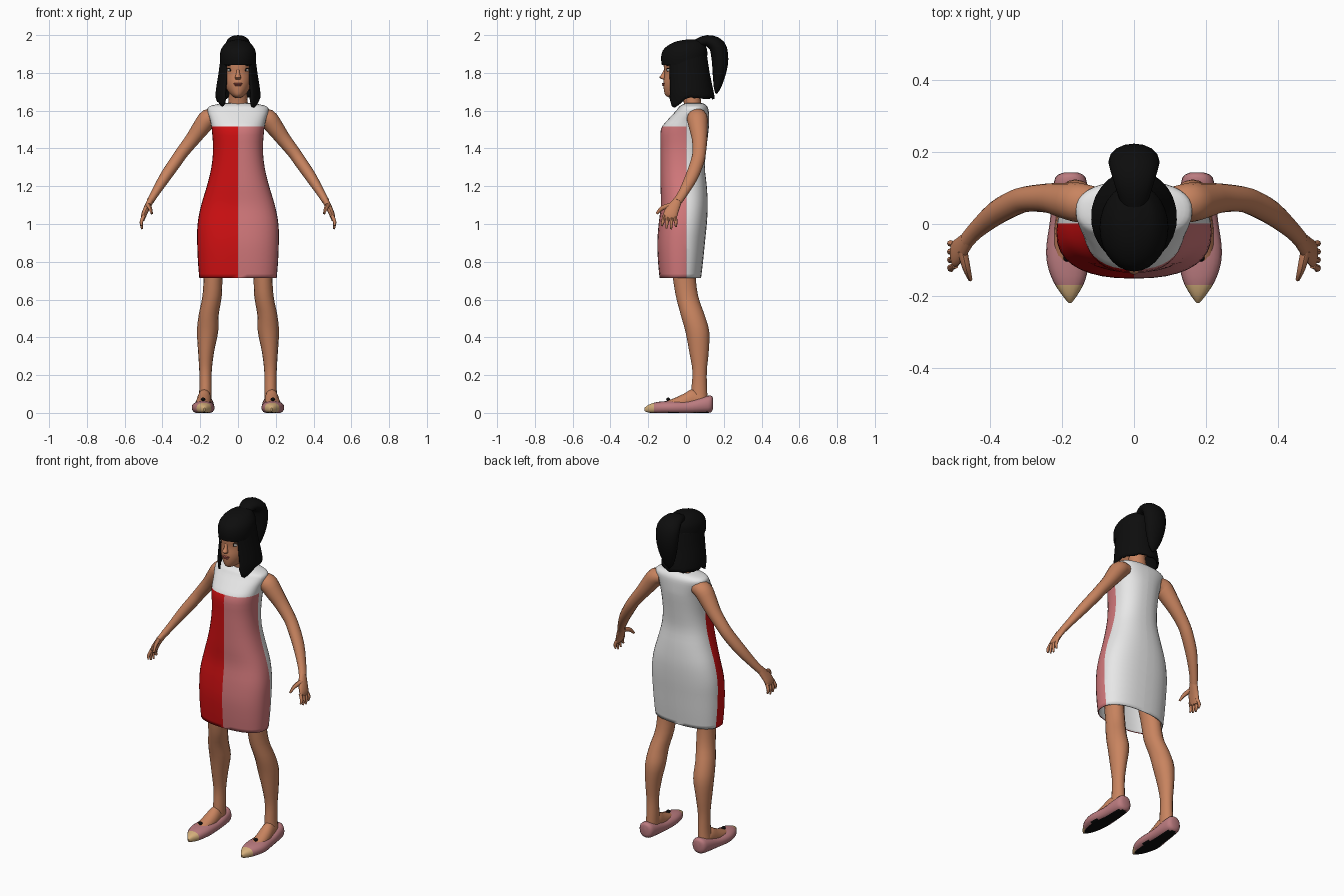
import bpy, bmesh, math, random
from mathutils import Vector

random.seed(4)
default = bpy.data.objects.get("Cube")
if default:
    bpy.data.objects.remove(default)
built = []


def material(name, r, g, b):
    m = bpy.data.materials.new(name)
    m.use_nodes = True
    m.diffuse_color = (r, g, b, 1)
    bsdf = next(n for n in m.node_tree.nodes if n.type == 'BSDF_PRINCIPLED')
    bsdf.inputs["Base Color"].default_value = (r, g, b, 1)
    return m


SKIN = material("skin", 0.58, 0.23, 0.115)
BLACK = material("hair_black", 0.004, 0.004, 0.004)
RED = material("dress_red", 0.62, 0.005, 0.006)
PINK = material("dress_pink", 0.65, 0.19, 0.2)
WHITE = material("dress_white", 0.82, 0.82, 0.82)
SHOE = material("shoe_pink", 0.5, 0.2, 0.215)
TOE = material("toe_cream", 0.66, 0.43, 0.2)
EYE = material("eye_white", 0.6, 0.58, 0.55)
LIP = material("lip", 0.42, 0.1, 0.075)
X, Y, Z = Vector((1, 0, 0)), Vector((0, 1, 0)), Vector((0, 0, 1))


def finish(name, bm, *mats):
    bmesh.ops.recalc_face_normals(bm, faces=bm.faces)
    mesh = bpy.data.meshes.new(name)
    bm.to_mesh(mesh)
    bm.free()
    for m in mats:
        mesh.materials.append(m)
    ob = bpy.data.objects.new(name, mesh)
    bpy.context.collection.objects.link(ob)
    built.append(ob)
    return ob


def smooth_rows(rows, steps):
    """Catmull-Rom interpolation of profile rows."""
    out = []
    for i in range(len(rows) - 1):
        quad = rows[max(i - 1, 0)], rows[i], rows[i + 1], rows[min(i + 2, len(rows) - 1)]
        for k in range(steps):
            t = k / steps
            out.append([0.5 * (2 * b + (c - a) * t + (2 * a - 5 * b + 4 * c - d) * t * t
                               + (3 * b - a - 3 * c + d) * t ** 3) for a, b, c, d in zip(*quad)])
    return out + [list(rows[-1])]


def loft(rows, ref=X, axis=None, n=16, power=2, steps=3, caps=True):
    """Skin (x, y, z, radius along ref, other radius) rows into a tube."""
    rows = smooth_rows(rows, steps)
    centres = [Vector(r[:3]) for r in rows]
    bm, rings = bmesh.new(), []
    for i, r in enumerate(rows):
        t = axis or (centres[min(i + 1, len(rows) - 1)] - centres[max(i - 1, 0)]).normalized()
        u = (ref - t * ref.dot(t)).normalized()
        v = t.cross(u)
        ring = []
        for k in range(n):
            c, s = math.cos(math.tau * k / n), math.sin(math.tau * k / n)
            c = math.copysign(abs(c) ** (2 / power), c)
            s = math.copysign(abs(s) ** (2 / power), s)
            ring.append(bm.verts.new(centres[i] + u * c * max(r[3], 0.001) + v * s * max(r[4], 0.001)))
        rings.append(ring)
    for a, b in zip(rings, rings[1:]):
        for k in range(n):
            bm.faces.new((a[k], a[(k + 1) % n], b[(k + 1) % n], b[k]))
    if caps:
        bm.faces.new(rings[0])
        bm.faces.new(rings[-1])
    return bm


def stack(profile):
    """(z, front y, back y, half width) to loft rows."""
    return [(0, (f + b) / 2, z, w, (b - f) / 2) for z, f, b, w in profile]


def cut(bm, point, normal):
    bmesh.ops.bisect_plane(bm, geom=bm.verts[:] + bm.edges[:] + bm.faces[:],
                           plane_co=point, plane_no=normal)


def blob(name, centre, radii, mat):
    bm = bmesh.new()
    bmesh.ops.create_uvsphere(bm, u_segments=14, v_segments=8, radius=1)
    bmesh.ops.scale(bm, vec=radii, verts=bm.verts)
    bmesh.ops.translate(bm, vec=centre, verts=bm.verts)
    return finish(name, bm, mat)


def shell(ob, thickness):
    mod = ob.modifiers.new("thickness", 'SOLIDIFY')
    mod.thickness, mod.offset = thickness, -1
    return mod


# Dress: white back and yoke, red and pink front halves
bm = loft(stack([(0.715, -.14, .08, .205), (0.8, -.148, .09, .212), (0.9, -.152, .1, .216),
                 (1.0, -.145, .11, .214), (1.1, -.133, .115, .195), (1.2, -.135, .11, .165),
                 (1.3, -.135, .1, .141), (1.4, -.135, .108, .132), (1.5, -.133, .12, .139),
                 (1.55, -.098, .122, .148), (1.6, -.052, .12, .162), (1.622, -.035, .112, .152),
                 (1.634, -.015, .1, .11), (1.64, 0, .085, .066)]),
          axis=Z, n=36, power=2.4, caps=False)
cut(bm, (0, 0, 0), X)
cut(bm, (0, 0.002, 0), Y)
cut(bm, (0, 0, 1.515), Z)
for f in bm.faces:
    c = f.calc_center_median()
    f.material_index = 2 if c.z > 1.515 or c.y > 0.002 else int(c.x > 0)
dress = finish("dress", bm, RED, PINK, WHITE)
shell(dress, 0.006).material_offset = 2

# Neck and head
finish("neck", loft([(0, .045, 1.58, .064, .045), (0, .035, 1.64, .052, .046),
                     (0, .02, 1.72, .047, .05)], axis=Z), SKIN)
finish("head", loft(stack([(1.668, -.085, .01, .014), (1.68, -.108, .03, .034),
                           (1.71, -.117, .06, .058), (1.75, -.12, .09, .074),
                           (1.8, -.114, .1, .081), (1.86, -.118, .1, .083),
                           (1.92, -.09, .09, .07), (1.95, -.03, .05, .03)]),
                    axis=Z, n=28), SKIN)
finish("nose", loft([(0, -.106, 1.825, .007, .008), (0, -.116, 1.795, .01, .012),
                     (0, -.124, 1.775, .016, .017), (0, -.114, 1.765, .011, .008)],
                    axis=Z), SKIN)
blob("upper_lip", (0, -.117, 1.743), (.024, .01, .005), LIP)
blob("lower_lip", (0, -.117, 1.735), (.02, .01, .006), LIP)
for s, side in ((1, "left"), (-1, "right")):
    blob(side + "_eye", (s * .04, -.091, 1.815), (.018, .011, .008), EYE)
    blob(side + "_iris", (s * .04, -.099, 1.815), (.006, .005, .007), BLACK)
    blob(side + "_lash", (s * .041, -.093, 1.824), (.02, .011, .003), BLACK)
    blob(side + "_brow", (s * .043, -.094, 1.838), (.023, .012, .003), BLACK)

# Hair: cap with fringe, hanging curtain, ponytail
finish("hair_cap", loft(stack([(1.842, -.128, .11, .092), (1.88, -.132, .112, .096),
                               (1.92, -.122, .112, .091), (1.95, -.088, .1, .073),
                               (1.968, -.045, .085, .05), (1.976, 0, .05, .015)]),
                        axis=Z, n=28), BLACK)


def interp(table, x):
    for (x0, *a), (x1, *b) in zip(table, table[1:]):
        if x <= x1:
            t = max(0, (x - x0) / (x1 - x0))
            return [p + (q - p) * t for p, q in zip(a, b)]
    return table[-1][1:]


SHAPE = [(1.6, -.112, .152, .108), (1.68, -.112, .15, .12), (1.72, -.11, .142, .116),
         (1.8, -.11, .125, .103), (1.9, -.11, .11, .09)]
HEM = [(.64, 1.665), (.82, 1.612), (1.2, 1.645), (1.6, 1.668), (3.2, 1.664)]
bm, grid, cols, levels = bmesh.new(), [], 40, 12
for i in range(cols + 1):
    t = .64 + (math.tau - 1.28) * i / cols
    bottom = interp(HEM, min(t, math.tau - t))[0] + random.uniform(-.006, .006)
    column = []
    for j in range(levels + 1):
        z = 1.9 + (bottom - 1.9) * j / levels
        front, back, w = interp(SHAPE, z)
        y = (front + back) / 2 - (back - front) / 2 * math.cos(t)
        column.append(bm.verts.new((w * math.sin(t), y, z)))
    grid.append(column)
for a, b in zip(grid, grid[1:]):
    for j in range(levels):
        bm.faces.new((a[j], b[j], b[j + 1], a[j + 1]))
shell(finish("hair_curtain", bm, BLACK), 0.012)
finish("ponytail", loft([(0, .05, 1.95, .035, .025), (0, .11, 1.97, .054, .03),
                         (0, .165, 1.94, .07, .044), (0, .18, 1.87, .068, .044),
                         (0, .175, 1.79, .055, .034), (0, .165, 1.72, .03, .018),
                         (0, .16, 1.69, .005, .004)]), BLACK)

# Arms, hands, legs and shoes, both sides
for s, side in ((1, "left"), (-1, "right")):
    def limb(part, rows, mat=SKIN, **options):
        return finish(side + "_" + part, loft([(s * r[0], *r[1:]) for r in rows], **options), mat)

    limb("arm", [(.11, .06, 1.57, .045, .038), (.155, .06, 1.56, .055, .05),
                 (.192, .065, 1.515, .05, .047), (.24, .072, 1.45, .041, .039),
                 (.295, .07, 1.38, .036, .034), (.33, .06, 1.33, .036, .033),
                 (.385, .03, 1.25, .034, .03), (.438, -.015, 1.165, .026, .022),
                 (.465, -.045, 1.12, .024, .019)], ref=Y)
    limb("palm", [(.46, -.04, 1.13, .022, .018), (.485, -.07, 1.08, .034, .016),
                  (.499, -.084, 1.045, .037, .014), (.503, -.09, 1.02, .03, .008)], ref=Y)
    for k, tip in enumerate((.99, .977, .973, .985)):
        y = -.115 + .019 * k
        limb("finger_%d" % (k + 1), [(.498, y, 1.045, .009, .01),
                                     (.512, y - .008 + .004 * k, 1.01, .009, .009),
                                     (.508, y - .014 + .006 * k, tip, .005, .005)], ref=Y, n=8)
    limb("thumb", [(.478, -.075, 1.1, .014, .014), (.466, -.125, 1.085, .011, .012),
                   (.456, -.155, 1.055, .006, .006)], n=8)
    limb("leg", [(.112, -.02, .95, .075, .075), (.13, -.012, .75, .052, .062),
                 (.137, .005, .62, .051, .059), (.155, .035, .52, .053, .063),
                 (.161, .06, .43, .056, .063), (.169, .069, .32, .042, .051),
                 (.172, .072, .22, .033, .038), (.172, .07, .12, .033, .042),
                 (.176, .07, .05, .036, .045)], axis=Z)
    limb("foot", [(.177, .1, .06, .03, .03), (.178, .04, .068, .036, .058),
                  (.181, -.01, .055, .04, .047), (.184, -.06, .045, .04, .034),
                  (.184, -.11, .04, .035, .02)], axis=Y)

    # Flat shoe with cream toe and black sole
    bm = loft([(s * x, y, z, w, h) for x, y, z, w, h in (
        (.176, .143, .05, .02, .028), (.177, .13, .047, .042, .045), (.178, .08, .04, .05, .043),
        (.18, .01, .03, .054, .036), (.184, -.06, .028, .06, .036), (.184, -.11, .028, .058, .034),
        (.181, -.16, .026, .044, .03), (.179, -.2, .022, .02, .02),
        (.178, -.22, .018, .004, .008))], axis=Y, n=20, power=2.3)
    for v in bm.verts:
        v.co.z = max(v.co.z, 0.008 if v.co.y > .135 else 0)
    cut(bm, (0, -.17, 0), Y)
    bmesh.ops.recalc_face_normals(bm, faces=bm.faces)
    for f in bm.faces:
        toe = f.calc_center_median().y < -.17
        f.material_index = 2 if f.normal.z < -.9 else int(toe)
    finish(side + "_shoe", bm, SHOE, TOE, BLACK)
    blob(side + "_shoe_bow", (s * .185, -.095, .072), (.012, .01, .009), BLACK)

# Smooth shading with sharp edges kept
bpy.ops.object.select_all(action='DESELECT')
for ob in built:
    ob.select_set(True)
bpy.context.view_layer.objects.active = built[0]
bpy.ops.object.shade_smooth_by_angle(angle=math.radians(45))
